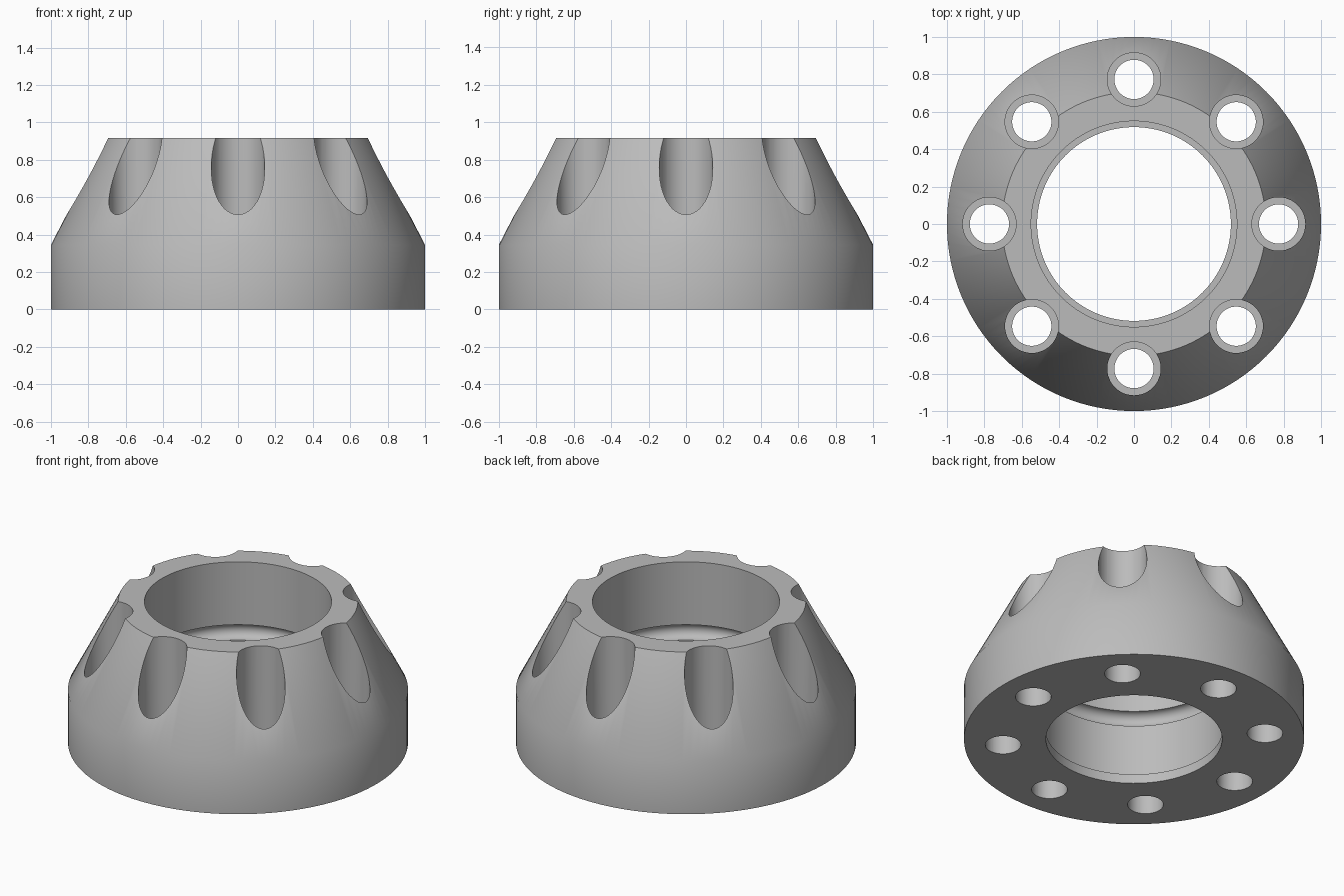
import bpy, bmesh
from math import cos, sin, pi, tau
from mathutils import Vector

cube = bpy.data.objects.get("Cube")
if cube:
    bpy.data.objects.remove(cube)

HEIGHT = 0.915
BORE = 0.55
HOLES = 8
HOLE_CIRCLE = 0.773

grey = bpy.data.materials.new("plain grey")
grey.use_nodes = True
colour = (0.5, 0.5, 0.5, 1)
grey.diffuse_color = colour
grey.node_tree.nodes["Principled BSDF"].inputs["Base Color"].default_value = colour


def lathe(name, profile, steps, x=0, y=0):
    """Turn a closed (radius, height) profile around a vertical axis."""
    bm = bmesh.new()
    verts = [bm.verts.new((r, 0, z)) for r, z in profile]
    edges = [bm.edges.new((a, b)) for a, b in zip(verts, verts[1:] + verts[:1])
             if a.co.x > 0 or b.co.x > 0]
    bmesh.ops.spin(bm, geom=verts + edges, cent=(0, 0, 0), axis=(0, 0, 1),
                   angle=tau, steps=steps, use_duplicate=False)
    bmesh.ops.remove_doubles(bm, verts=bm.verts[:], dist=1e-5)
    bmesh.ops.recalc_face_normals(bm, faces=bm.faces[:])
    bmesh.ops.translate(bm, verts=bm.verts[:], vec=Vector((x, y, 0)))
    mesh = bpy.data.meshes.new(name)
    bm.to_mesh(mesh)
    bm.free()
    mesh.materials.append(grey)
    obj = bpy.data.objects.new(name, mesh)
    bpy.context.collection.objects.link(obj)
    return obj


# Tapered ring with a bottom lip and a round groove inside the bore
groove = [(BORE + 0.05 * sin(t), 0.457 + 0.05 * cos(t))
          for t in (pi * i / 12 for i in range(13))]
profile = [(0.518, 0), (1, 0), (1, 0.345), (0.705, HEIGHT), (BORE, HEIGHT),
           *groove, (BORE, 0.06), (0.518, 0.06)]
ring = lathe("tapered_ring", profile, 128)

# Counterbored bolt holes, open through the sloping side
cutter_profile = [(0, -0.1), (0.105, -0.1), (0.105, 0.3),
                  (0.143, 0.3), (0.143, 1.1), (0, 1.1)]
cutters = []
for i in range(HOLES):
    a = tau * i / HOLES
    cutter = lathe("bolt_hole_cutter", cutter_profile, 48,
                   HOLE_CIRCLE * cos(a), HOLE_CIRCLE * sin(a))
    cutter.hide_render = True
    cutters.append(cutter)
    cut = ring.modifiers.new("bolt hole", 'BOOLEAN')
    cut.operation = 'DIFFERENCE'
    cut.solver = 'EXACT'
    cut.object = cutter

# Bake the holes into the ring and drop the cutters
bpy.context.view_layer.update()
evaluated = ring.evaluated_get(bpy.context.evaluated_depsgraph_get())
finished = bpy.data.meshes.new_from_object(evaluated)
ring.modifiers.clear()
ring.data = finished
for cutter in cutters:
    bpy.data.objects.remove(cutter)

# Smooth round surfaces, keep machined edges sharp
bpy.ops.object.select_all(action='DESELECT')
ring.select_set(True)
bpy.context.view_layer.objects.active = ring
bpy.ops.object.shade_smooth_by_angle(angle=pi / 6)
